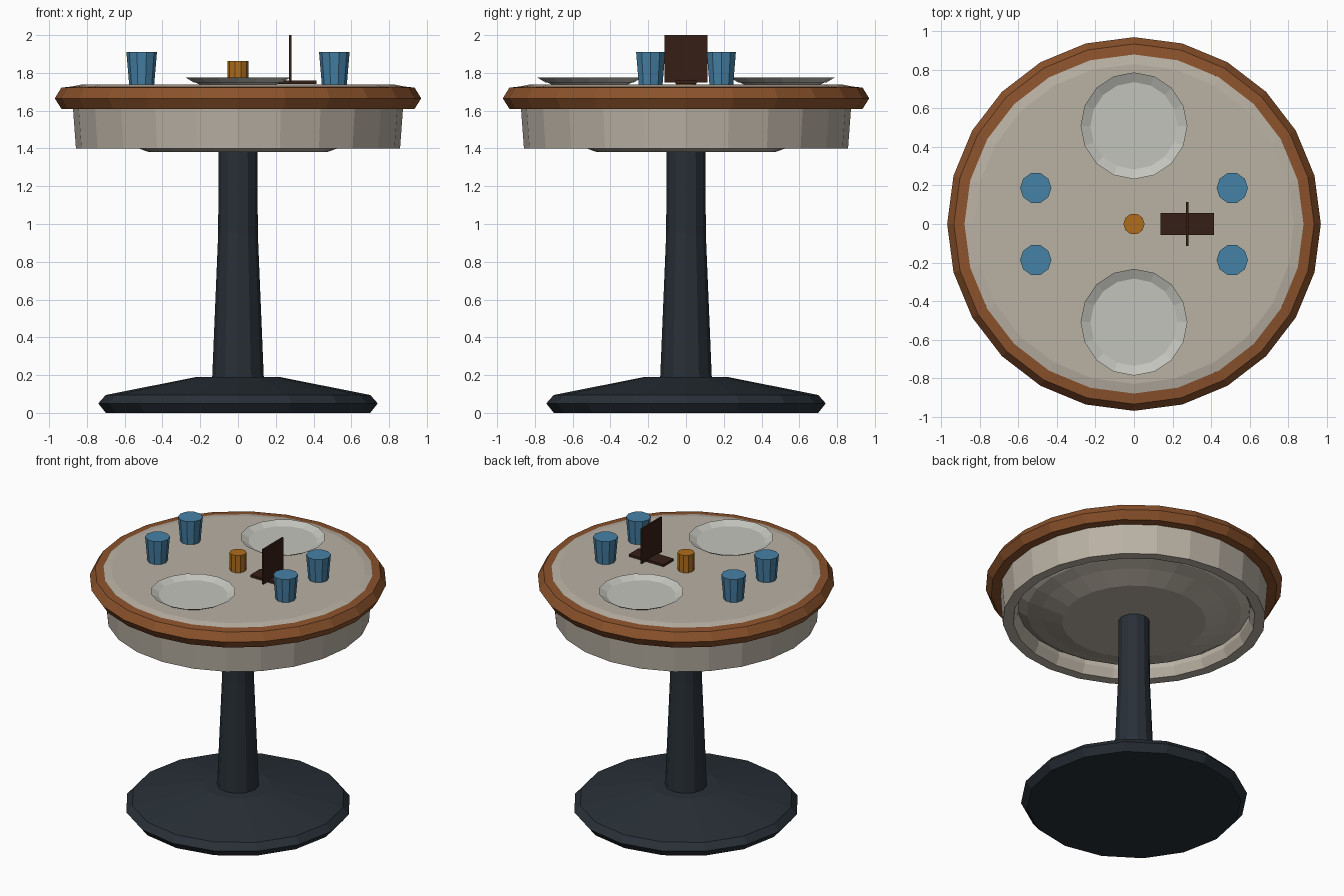
import bpy, bmesh, math

if "Cube" in bpy.data.objects:
    bpy.data.objects.remove(bpy.data.objects["Cube"])

def material(name, rgb):
    m = bpy.data.materials.new(name)
    m.diffuse_color = (*rgb, 1)
    m.use_nodes = True
    m.node_tree.nodes["Principled BSDF"].inputs["Base Color"].default_value = m.diffuse_color
    return m

WOOD = material("wood", (0.26, 0.085, 0.025))
STONE = material("stone", (0.49, 0.44, 0.37))
METAL = material("metal", (0.021, 0.029, 0.038))
BLUE = material("blue", (0.06, 0.22, 0.38))
AMBER = material("amber", (0.43, 0.155, 0.012))
DARK = material("dark_wood", (0.037, 0.014, 0.008))
CHINA = material("china", (0.55, 0.55, 0.51))

def finish(bm, name, mat, loc):
    bmesh.ops.recalc_face_normals(bm, faces=bm.faces)
    me = bpy.data.meshes.new(name)
    bm.to_mesh(me)
    bm.free()
    me.materials.append(mat)
    ob = bpy.data.objects.new(name, me)
    ob.location = loc
    bpy.context.collection.objects.link(ob)
    return ob

def lathe(name, profile, sides, mat, loc=(0, 0, 0), ring=False):
    """Spin (radius, z) points; cap both ends, or close the loop if ring."""
    bm = bmesh.new()
    rows = [[bm.verts.new((r * math.cos(2 * math.pi * i / sides),
                           r * math.sin(2 * math.pi * i / sides), z))
             for i in range(sides)] for r, z in profile]
    pairs = list(zip(rows, rows[1:]))
    if ring:
        pairs.append((rows[-1], rows[0]))
    else:
        bm.faces.new(rows[0])
        bm.faces.new(rows[-1])
    for a, b in pairs:
        for i in range(sides):
            j = (i + 1) % sides
            bm.faces.new((a[i], a[j], b[j], b[i]))
    return finish(bm, name, mat, loc)

def box(name, size, loc, mat):
    bm = bmesh.new()
    bmesh.ops.create_cube(bm, size=1)
    bmesh.ops.scale(bm, vec=size, verts=bm.verts)
    return finish(bm, name, mat, loc)

# Pedestal
lathe("foot", [(0.70, 0), (0.74, 0.05), (0.70, 0.095), (0.22, 0.19)], 16, METAL)
lathe("column", [(0.137, 0.18), (0.105, 0.95), (0.103, 1.40)], 12, METAL)

# Table top: wooden edge, inset surface, apron, underside mount
lathe("edge_band", [(0.86, 1.61), (0.935, 1.61), (0.97, 1.665), (0.935, 1.722),
                    (0.88, 1.728), (0.86, 1.70)], 24, WOOD, ring=True)
lathe("table_surface", [(0.88, 1.62), (0.88, 1.728), (0.83, 1.738)], 24, STONE)
lathe("apron", [(0.875, 1.63), (0.858, 1.40), (0.79, 1.40), (0.76, 1.46), (0.76, 1.63)],
      24, STONE, ring=True)
lathe("underside_mount", [(0.77, 1.50), (0.70, 1.455), (0.61, 1.43), (0.47, 1.38)],
      24, STONE)

# Place settings
for s, side in ((-1, "front"), (1, "back")):
    lathe(side + "_plate", [(0.20, 1.737), (0.277, 1.775), (0.235, 1.75)], 16, CHINA,
          (0, s * 0.51, 0))
    for t, hand in ((-1, "left"), (1, "right")):
        lathe(f"{side}_{hand}_cup", [(0.066, 1.735), (0.081, 1.91)], 10, BLUE,
              (t * 0.51, s * 0.187, 0))

# Centre jar and menu stand
lathe("centre_jar", [(0.055, 1.735), (0.055, 1.862)], 10, AMBER)
box("stand_base", (0.277, 0.113, 0.017), (0.277, 0, 1.75), DARK)
box("stand_card", (0.013, 0.23, 0.25), (0.277, 0, 1.875), DARK)
